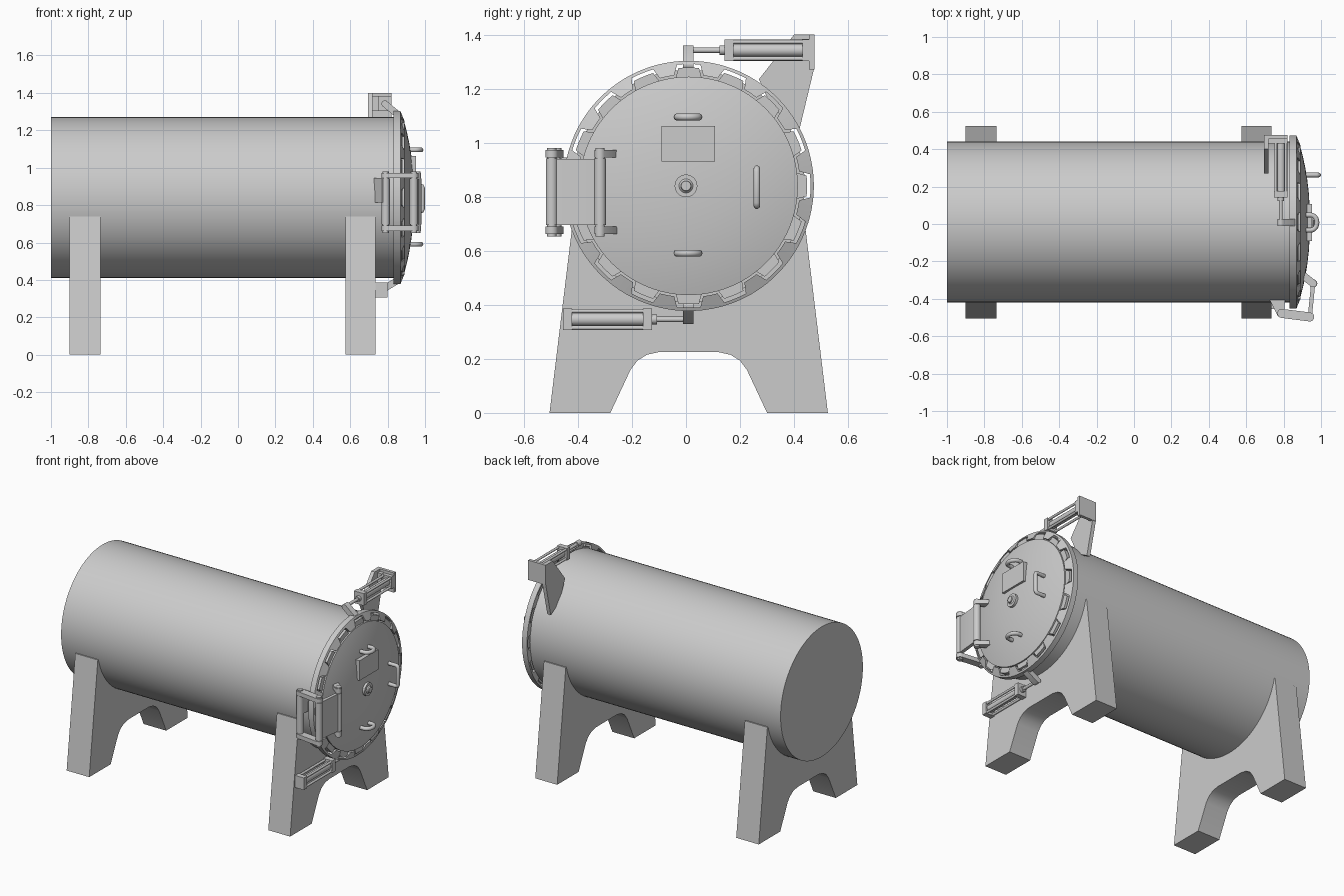
import bpy, bmesh
from math import sin, cos, pi, radians, sqrt
from mathutils import Vector

if "Cube" in bpy.data.objects:
    bpy.data.objects.remove(bpy.data.objects["Cube"])

CY, CZ = 0.01, 0.84            # axis of the vessel


def loft(name, loops, wrap=False, angle=35):
    """Skin a list of equal-length point loops; cap the ends unless wrapped."""
    bm = bmesh.new()
    rows = [[bm.verts.new(p) for p in lp] for lp in loops]
    n = len(rows[0])
    pairs = list(zip(rows, rows[1:])) + ([(rows[-1], rows[0])] if wrap else [])
    for a, b in pairs:
        for i in range(n):
            j = (i + 1) % n
            bm.faces.new((a[i], a[j], b[j], b[i]))
    if not wrap:
        bm.faces.new(rows[0])
        bm.faces.new(rows[-1])
    bmesh.ops.recalc_face_normals(bm, faces=bm.faces)
    me = bpy.data.meshes.new(name)
    bm.to_mesh(me)
    bm.free()
    me.shade_smooth()
    me.set_sharp_from_angle(angle=radians(angle))
    ob = bpy.data.objects.new(name, me)
    bpy.context.collection.objects.link(ob)
    return ob


def prism(name, pts, axis, lo, hi):
    """Extrude a 2D outline along one axis (outline uses the other two axes in order)."""
    def place(p, v):
        c = list(p)
        c.insert("xyz".index(axis), v)
        return c
    return loft(name, [[place(p, v) for p in pts] for v in (lo, hi)], angle=25)


def box(name, x0, x1, y0, y1, z0, z1):
    return prism(name, [(x0, y0), (x1, y0), (x1, y1), (x0, y1)], "z", z0, z1)


def turned(name, profile, cy=CY, cz=CZ, n=96):
    """Revolve (x, radius) pairs about a line along x."""
    return loft(name, [[(x, cy + r * cos(2 * pi * i / n), cz + r * sin(2 * pi * i / n))
                        for i in range(n)] for x, r in profile])


def rod(name, a, b, r, n=20):
    a, b = Vector(a), Vector(b)
    q = (b - a).to_track_quat('Z', 'Y')
    ring = [q @ Vector((r * cos(2 * pi * i / n), r * sin(2 * pi * i / n), 0)) for i in range(n)]
    return loft(name, [[a + v for v in ring], [b + v for v in ring]])


def bar(name, a, b, w, axis, lo, hi):
    """Flat link with rounded ends between two 2D points."""
    a, b = Vector(a), Vector(b)
    d = (b - a).normalized()
    e = Vector((-d.y, d.x))
    pts = []
    for c, s in ((b, 1), (a, -1)):
        for k in range(9):
            t = -pi / 2 + pi * k / 8
            pts.append(tuple(c + s * w * (d * cos(t) + e * sin(t))))
    return prism(name, pts, axis, lo, hi)


def tube(name, pts, r):
    cu = bpy.data.curves.new(name, 'CURVE')
    cu.dimensions = '3D'
    cu.bevel_depth, cu.bevel_resolution, cu.use_fill_caps = r, 3, True
    sp = cu.splines.new('POLY')
    sp.points.add(len(pts) - 1)
    for p, co in zip(sp.points, pts):
        p.co = (*co, 1)
    ob = bpy.data.objects.new(name, cu)
    bpy.context.collection.objects.link(ob)


# vessel shell
turned("vessel_shell", [(-1, 0.43), (0.835, 0.43)])

# saddle legs
leg = [(-0.505, 0), (-0.28, 0), (-0.205, 0.16), (-0.18, 0.193), (-0.145, 0.215), (-0.1, 0.225),
       (0.12, 0.225), (0.165, 0.215), (0.2, 0.193), (0.225, 0.16), (0.3, 0), (0.525, 0),
       (0.435, 0.74), (-0.415, 0.74)]
prism("rear_leg", leg, "x", -0.9, -0.735)
prism("front_leg", leg, "x", 0.575, 0.735)


# toothed outline shared by locking ring and door flange
def toothed(r_notch, r_tooth, half, step):
    offs = [(-half, r_notch), (-half / 3, r_notch), (half / 3, r_notch), (half, r_notch),
            (half + step, r_tooth), (11.25, r_tooth), (22.5 - half - step, r_tooth)]
    return [(radians(22.5 * k + o), r) for k in range(16) for o, r in offs]


def polar(x, a, r):
    return (x, CY + r * cos(a), CZ + r * sin(a))


# locking ring with conical front face
teeth = toothed(0.451, 0.412, 5.5, 2)
loft("locking_ring", [[polar(0.832, a, 0.463) for a, r in teeth],
                      [polar(0.868, a, 0.463) for a, r in teeth],
                      [polar(0.868 + (0.463 - r) * 0.45, a, r) for a, r in teeth],
                      [polar(0.832, a, r) for a, r in teeth]], wrap=True, angle=30)

# door: toothed flange and dished panel
flange = toothed(0.438, 0.4, 5, 2)
loft("door_flange", [[polar(x, a, r) for a, r in flange] for x in (0.842, 0.88)])
dome = [(0.83, 0.404)] + [(0.889 + 0.052 * (1 - (r / 0.404) ** 2.2), r)
                          for r in (0.404, 0.38, 0.34, 0.29, 0.23, 0.16, 0.08, 0.01)]
turned("door_dome", dome)

# door name plate and centre hub
box("door_plate", 0.91, 0.952, -0.09, 0.107, 0.93, 1.062)
turned("door_hub", [(0.93, 0.042), (0.956, 0.042), (0.956, 0.026), (0.963, 0.019), (0.97, 0.018)],
       0.0, 0.84, 32)

# door handles: two arched, one square
for nm, z in (("upper_handle", 1.095), ("lower_handle", 0.591)):
    tube(nm, [(0.92, -0.033, z)] + [(0.945 + 0.033 * sin(pi * k / 12), 0.0075 - 0.0405 * cos(pi * k / 12), z)
                                    for k in range(13)] + [(0.92, 0.048, z)], 0.013)
tube("side_handle", [(0.9, 0.262, 0.767), (0.975, 0.262, 0.767), (0.983, 0.262, 0.77), (0.987, 0.262, 0.779),
                     (0.987, 0.262, 0.891), (0.983, 0.262, 0.9), (0.975, 0.262, 0.903),
                     (0.9, 0.262, 0.903)], 0.0125)

# hinge: three vertical pins, swing arms, leaf and door lugs
pins = {"shell_pin": (0.79, -0.478), "outer_pin": (0.94, -0.497), "door_pin": (0.958, -0.318)}
A, B, C = pins.values()
for nm, (x, y) in pins.items():
    rod("hinge_" + nm, (x, y, 0.652), (x, y, 0.98), 0.017)
    rod("hinge_sleeve_" + nm, (x, y, 0.695), (x, y, 0.942), 0.022)
for nm, z in (("lower", 0.662), ("upper", 0.945)):
    bar("hinge_arm_" + nm, A, B, 0.024, "z", z, z + 0.028)
    bar("hinge_lug_" + nm, C, (0.9, -0.272), 0.02, "z", z, z + 0.028)
bar("hinge_leaf", B, C, 0.011, "z", 0.695, 0.94)
prism("hinge_bracket", [(0.727, -0.41), (0.77, -0.495), (0.8, -0.49), (0.81, -0.38), (0.74, -0.38)],
      "z", 0.815, 0.945)


# locking actuators: end blocks, barrel, tie rods, piston rod and clevis
def actuator(label, y_far, y_near, y_lug, x, z, half_x, lug_end):
    s = 1 if y_near > y_far else -1
    for nm, y, t in (("rear", y_far, 0.034), ("front", y_near, -0.034)):
        lo, hi = sorted((y, y + s * t))
        box(f"{label}_{nm}_block", x - half_x, x + half_x, lo, hi, z - 0.04, z + 0.04)
    rod(label + "_barrel", (x, y_far, z), (x, y_near, z), 0.024)
    for i in (-1, 1):
        for j in (-1, 1):
            px, pz = x + i * (half_x - 0.009), z + j * 0.031
            rod(label + "_tie_rod", (px, y_far, pz), (px, y_near, pz), 0.008, 12)
    rod(label + "_collar", (x, y_near, z), (x, y_near + s * 0.018, z), 0.018)
    rod(label + "_piston_rod", (x, y_near, z), (x, y_lug, z), 0.01)
    bar(label + "_clevis", (x, z), lug_end, 0.018, "y", y_lug - 0.02, y_lug + 0.02)


actuator("upper_actuator", 0.465, 0.142, 0.008, 0.785, 1.342, 0.036, (0.85, 1.288))
actuator("lower_actuator", -0.455, -0.125, 0.008, 0.768, 0.346, 0.032, (0.85, 0.395))

# upper actuator bracket: gusset and end plate
prism("actuator_gusset", [(0.27, 1.235), (0.4, 1.4), (0.473, 1.4), (0.473, 1.27), (0.42, 1.05),
                          (0.33, 1.1)], "x", 0.695, 0.72)
box("actuator_end_plate", 0.695, 0.822, 0.455, 0.475, 1.27, 1.4)
box("actuator_back_plate", 0.72, 0.75, 0.43, 0.46, 1.302, 1.384)
